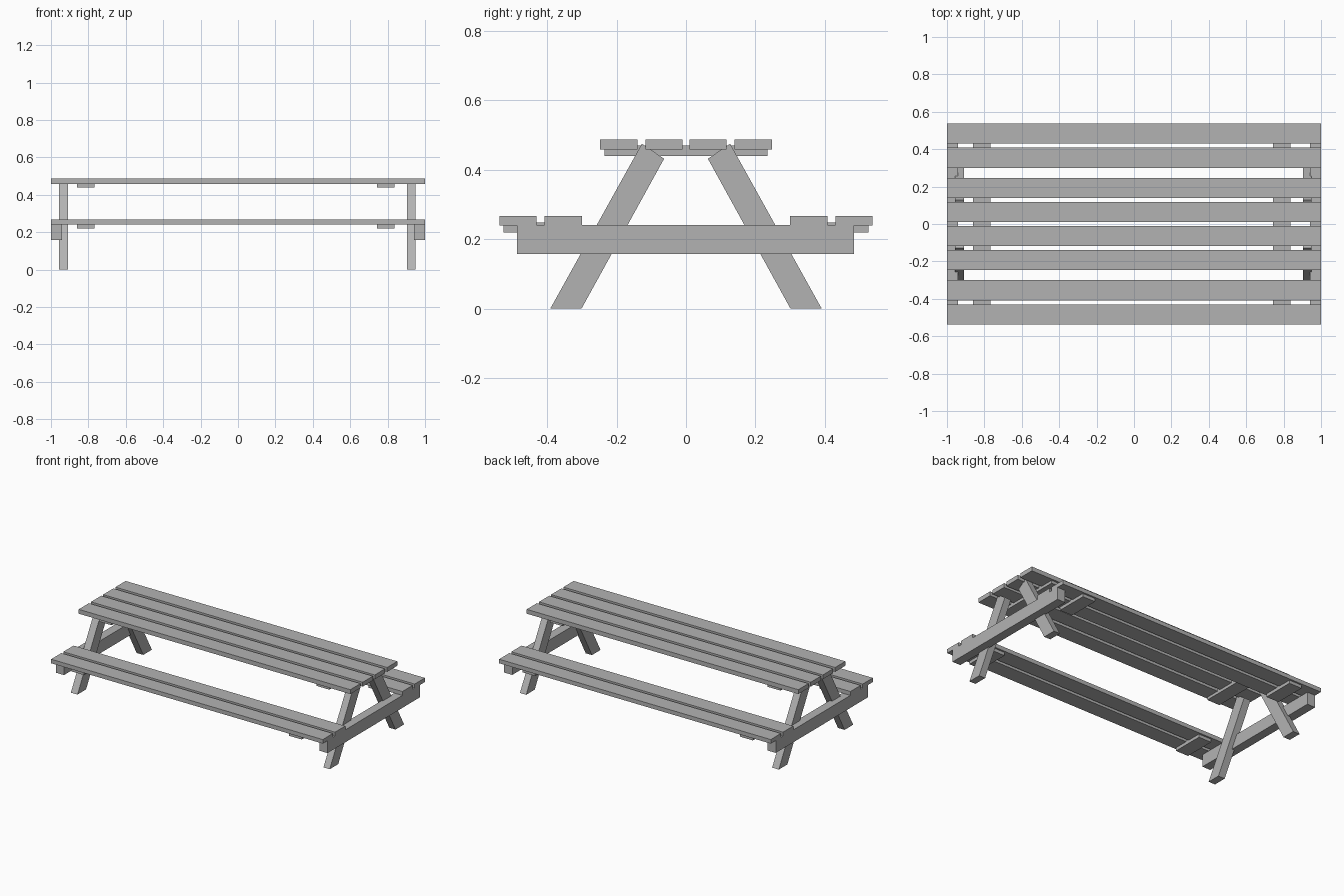
import bpy
import bmesh

cube = bpy.data.objects.get("Cube")
if cube:
    bpy.data.objects.remove(cube, do_unlink=True)

# Single plain grey finish
grey = bpy.data.materials.new("plain_grey")
grey.use_nodes = True
COLOUR = (0.45, 0.45, 0.45, 1.0)
grey.diffuse_color = COLOUR
grey.node_tree.nodes["Principled BSDF"].inputs["Base Color"].default_value = COLOUR


def prism(name, profile, x0, x1):
    """Extrude a (y, z) outline from x0 to x1."""
    bm = bmesh.new()
    face = bm.faces.new([bm.verts.new((x0, y, z)) for y, z in profile])
    out = bmesh.ops.extrude_face_region(bm, geom=[face])
    moved = [v for v in out["geom"] if isinstance(v, bmesh.types.BMVert)]
    bmesh.ops.translate(bm, verts=moved, vec=(x1 - x0, 0, 0))
    bmesh.ops.recalc_face_normals(bm, faces=bm.faces)
    mesh = bpy.data.meshes.new(name)
    bm.to_mesh(mesh)
    bm.free()
    mesh.materials.append(grey)
    obj = bpy.data.objects.new(name, mesh)
    bpy.context.collection.objects.link(obj)
    return obj


def plank(name, x0, x1, y0, y1, z0, z1):
    return prism(name, [(y0, z0), (y1, z0), (y1, z1), (y0, z1)], x0, x1)


SIDES = (("front", -1), ("back", 1))
ENDS = (  # end name, cleat span, leg span, beam span
    ("right", (-0.86, -0.766), (-0.957, -0.908), (-1.0, -0.94)),
    ("left", (0.743, 0.837), (0.903, 0.949), (0.94, 1.0)),
)
LEG = [(0.391, 0), (0.301, 0), (0.063, 0.432), (0.127, 0.475)]

# Long boards of the table top and the two benches
for side, s in SIDES:
    for part, inner, outer, z0, z1 in (
        ("table_inner_board", 0.01, 0.117, 0.459, 0.488),
        ("table_outer_board", 0.14, 0.247, 0.459, 0.488),
        ("bench_inner_board", 0.3, 0.408, 0.24, 0.267),
        ("bench_outer_board", 0.43, 0.537, 0.24, 0.267),
    ):
        plank(f"{side}_{part}", -1, 1, s * inner, s * outer, z0, z1)

# Cleats, cross beams and splayed legs at both ends
for end, cleat, leg, beam in ENDS:
    plank(f"{end}_table_cleat", *cleat, -0.235, 0.235, 0.44, 0.47)
    plank(f"{end}_cross_beam", *beam, -0.487, 0.484, 0.158, 0.241)
    for side, s in SIDES:
        plank(f"{end}_{side}_bench_cleat", *cleat, s * 0.312, s * 0.525, 0.219, 0.248)
        prism(f"{end}_{side}_leg", [(s * y, z) for y, z in LEG], *leg)
